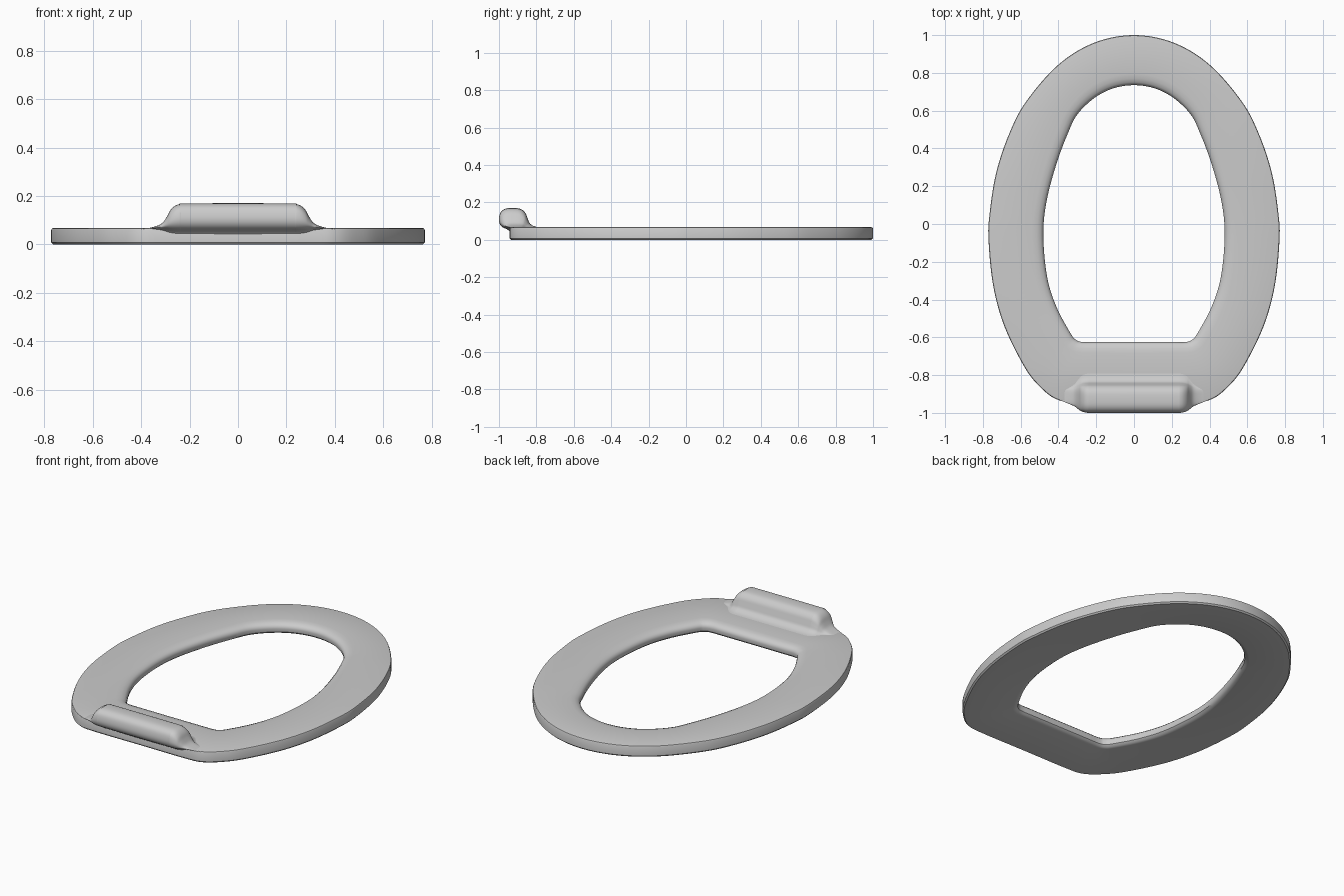
import bpy, math
from mathutils import Vector

if "Cube" in bpy.data.objects:
    bpy.data.objects.remove(bpy.data.objects["Cube"])


def spline(pts, steps, closed):
    """Catmull-Rom resampling of a list of tuples."""
    pts = [Vector(p) for p in pts]
    n = len(pts)
    get = (lambda i: pts[i % n]) if closed else (lambda i: pts[max(0, min(n - 1, i))])
    out = []
    for i in range(n if closed else n - 1):
        a, b, c, d = (get(i + k) for k in (-1, 0, 1, 2))
        for s in range(steps):
            t = s / steps
            out.append(0.5 * (2 * b + (c - a) * t + (2 * a - 5 * b + 4 * c - d) * t * t
                              + (3 * b - a - 3 * c + d) * t ** 3))
    if not closed:
        out.append(pts[-1])
    return out


def loft(name, sections, closed, angle):
    """Skin closed sections; wrap round if closed, else cap the ends."""
    n, m = len(sections), len(sections[0])
    verts = [v for s in sections for v in s]
    faces = []
    for i in range(n if closed else n - 1):
        j = (i + 1) % n
        for k in range(m):
            l = (k + 1) % m
            faces.append((i * m + k, j * m + k, j * m + l, i * m + l))
    if not closed:
        faces += [tuple(range(m)), tuple(reversed(range((n - 1) * m, n * m)))]
    me = bpy.data.meshes.new(name)
    me.from_pydata(verts, [], faces)
    ob = bpy.data.objects.new(name, me)
    bpy.context.collection.objects.link(ob)
    bpy.context.view_layer.objects.active = ob
    ob.select_set(True)
    bpy.ops.object.mode_set(mode='EDIT')
    bpy.ops.mesh.select_all(action='SELECT')
    bpy.ops.mesh.normals_make_consistent(inside=False)
    bpy.ops.object.mode_set(mode='OBJECT')
    bpy.ops.object.shade_smooth_by_angle(angle=math.radians(angle))
    ob.select_set(False)
    return ob


def mirrored(half):
    """Close a half outline that starts and ends on x = 0."""
    return half + [(-x, y) for x, y in reversed(half[1:-1])]


# Seat ring: paired outer and inner outlines, right half
outer = [(0, 1), (.21, .96), (.4, .844), (.57, .65), (.66, .48), (.73, .27), (.765, .05),
         (.77, -.09), (.745, -.33), (.685, -.545), (.58, -.757), (.5, -.86), (.41, -.928),
         (.30, -.942), (0, -.942)]
inner = [(0, .735), (.11, .718), (.21, .667), (.30, .58), (.35, .48), (.41, .32), (.463, .12),
         (.48, -.06), (.46, -.28), (.41, -.44), (.335, -.58), (.305, -.615), (.27, -.625),
         (.20, -.625), (0, -.625)]
T = 0.068
# Cross-section: (side, distance in from that edge, height)
section = [(0, .008, 0), (0, 0, .008), (0, 0, T - .008), (0, .003, T - .002), (0, .01, T),
           (1, .06, T), (1, .035, T - .003), (1, .015, T - .01), (1, .004, T - .02),
           (1, 0, .034), (1, .004, .014), (1, .015, .004), (1, .03, 0)]
rings = []
for o, i in zip(spline(mirrored(outer), 8, True), spline(mirrored(inner), 8, True)):
    d = (i - o).normalized()
    rings.append([(*(i - d * dist if side else o + d * dist), z) for side, dist, z in section])
loft("seat_ring", rings, True, 35)

# Hinge bar: y-z profile with an overhanging front and a flared foot
profile = [(-.935, .03), (-.943, .045), (-.958, .057), (-.982, .068), (-.997, .088), (-1, .115),
           (-.99, .148), (-.965, .166), (-.925, .17), (-.885, .165), (-.86, .145),
           (-.847, .115), (-.835, .088), (-.81, .072), (-.775, .066)]
profile = [tuple(p) for p in spline(profile, 4, False)] + [(-.775, .03)]
# Stations along x: (x, height factor, width factor)
ends = [(.20, 1, 1), (.235, .98, 1), (.26, .9, .97), (.28, .72, .9), (.295, .45, .8),
        (.315, .2, .65), (.35, .06, .5), (.40, -.04, .3)]
stations = [(-x, h, w) for x, h, w in reversed(ends)] + ends
base, mid = 0.066, -0.9
bars = []
for x, h, w in spline(stations, 4, False):
    bars.append([(x, mid + (y - mid) * w, base + (z - base) * h if z > base else z)
                 for y, z in profile])
loft("hinge_bar", bars, False, 60)
